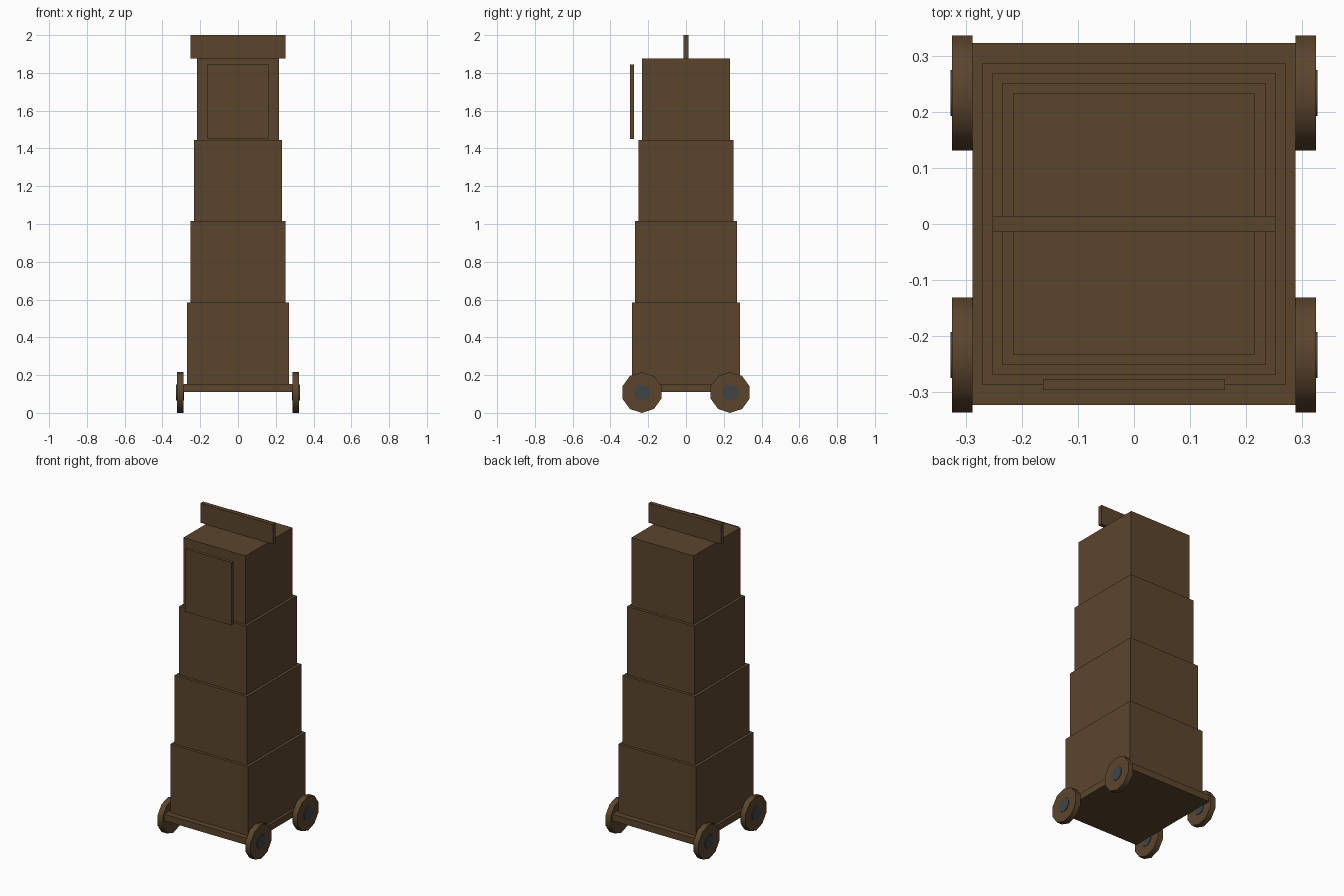
import bpy
import math

cube = bpy.data.objects.get("Cube")
if cube:
    bpy.data.objects.remove(cube, do_unlink=True)


def make_material(name, rgb):
    mat = bpy.data.materials.new(name)
    mat.use_nodes = True
    color = (*rgb, 1)
    mat.diffuse_color = color
    bsdf = next(n for n in mat.node_tree.nodes if n.type == 'BSDF_PRINCIPLED')
    bsdf.inputs["Base Color"].default_value = color
    return mat


wood = make_material("dark wood", (0.105, 0.06, 0.027))
iron = make_material("dark iron", (0.05, 0.06, 0.06))


def box(name, half_x, y0, y1, z0, z1):
    """Box centred on x, given by its y and z limits."""
    bpy.ops.mesh.primitive_cube_add(size=1, location=(0, (y0 + y1) / 2, (z0 + z1) / 2))
    obj = bpy.context.object
    obj.name = name
    obj.scale = (2 * half_x, y1 - y0, z1 - z0)
    bpy.ops.object.transform_apply(location=False, rotation=False, scale=True)
    obj.data.materials.append(wood)


def disc(name, radius, width, location, mat):
    """Ten-sided disc on an x axle, with a corner pointing straight up."""
    bpy.ops.mesh.primitive_cylinder_add(vertices=10, radius=radius, depth=width,
                                        location=location)
    obj = bpy.context.object
    obj.name = name
    obj.rotation_euler = (math.pi / 2, 0, math.pi / 2)
    bpy.ops.object.transform_apply(location=False, rotation=True, scale=False)
    obj.data.materials.append(mat)
    bpy.ops.object.shade_smooth_by_angle(angle=math.radians(40))


# Wheeled base platform
box("base_platform", 0.288, -0.323, 0.323, 0.111, 0.153)

# Four storeys, each a little narrower than the one below
storey_height = 0.431
for i in range(4):
    inset = 0.018 * i
    bottom = 0.153 + storey_height * i
    depth = 0.287 - inset
    box(f"storey_{i + 1}", 0.27 - inset, -depth, depth, bottom, bottom + storey_height)

# Raised drawbridge in front of the top storey, and the roof board
box("drawbridge", 0.162, -0.296, -0.276, 1.449, 1.845)
box("roof_board", 0.252, -0.0135, 0.0135, 1.877, 2.0)

# Wheels and hubs
for x_sign, side in ((1, "left"), (-1, "right")):
    for y_sign, end in ((-1, "front"), (1, "back")):
        center = (0.306 * x_sign, 0.2335 * y_sign, 0.108)
        disc(f"{end}_{side}_wheel", 0.108, 0.036, center, wood)
        disc(f"{end}_{side}_hub", 0.0435, 0.0425, center, iron)
